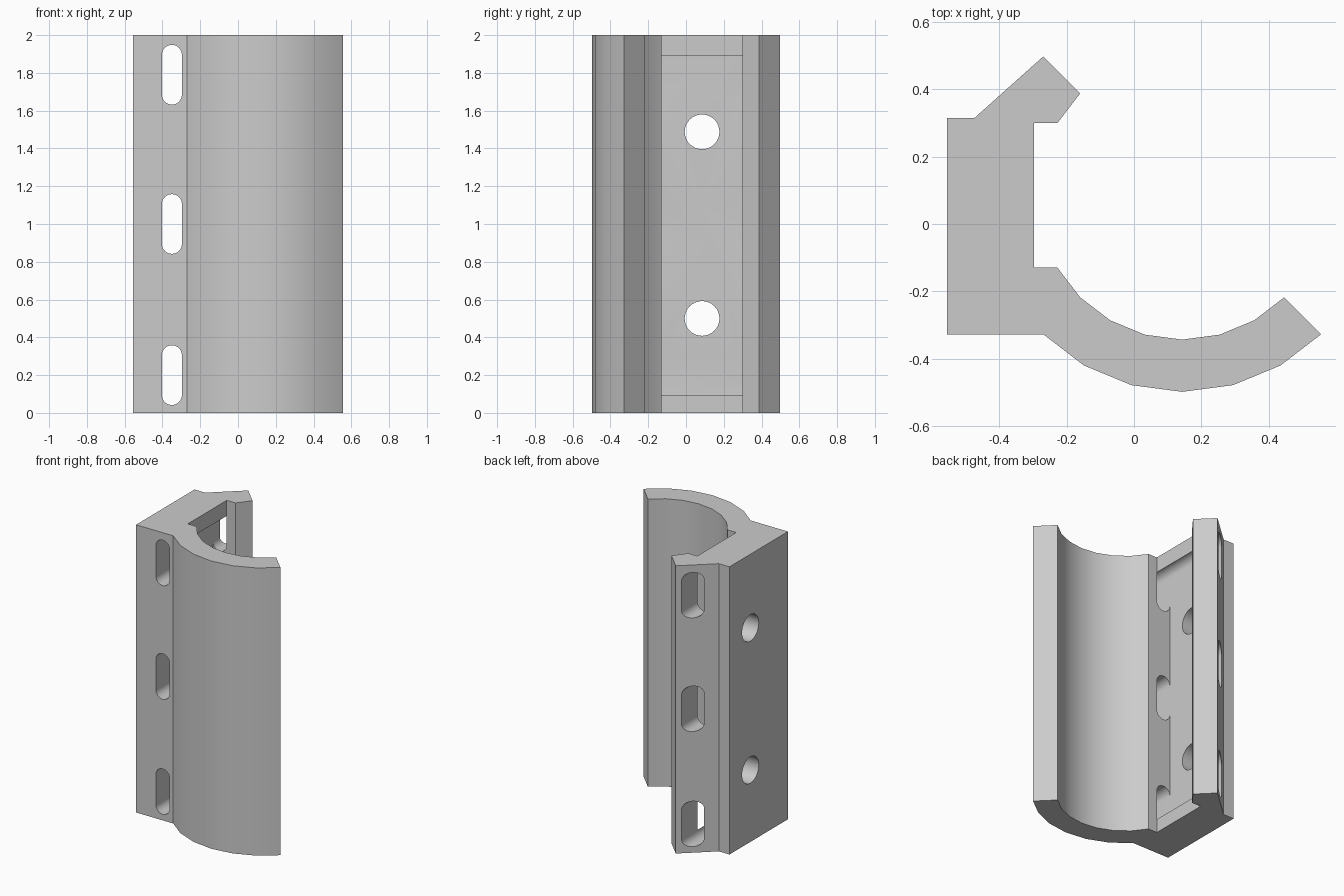
import bpy, bmesh
from math import sin, cos, pi, radians

if "Cube" in bpy.data.objects:
    bpy.data.objects.remove(bpy.data.objects["Cube"], do_unlink=True)

HEIGHT = 2.0
CX, CY = 0.143, 0.085          # centre of the curved cradle
R_IN, R_OUT = 0.428, 0.583
LEFT, WALL = -0.555, -0.296    # back plate faces
SLOT_X, SLOT_R = -0.35, 0.053

grey = bpy.data.materials.new("plain grey")
grey.use_nodes = True
colour = (0.6, 0.6, 0.6, 1)
grey.diffuse_color = colour
grey.node_tree.nodes["Principled BSDF"].inputs["Base Color"].default_value = colour


def polar(r, degrees):
    a = radians(degrees)
    return (CX + r * cos(a), CY + r * sin(a))


def prism(name, points, offset):
    """Extrude a closed loop of 3D points into a solid."""
    bm = bmesh.new()
    face = bm.faces.new([bm.verts.new(p) for p in points])
    moved = bmesh.ops.extrude_face_region(bm, geom=[face])["geom"]
    bmesh.ops.translate(bm, vec=offset, verts=[v for v in moved if isinstance(v, bmesh.types.BMVert)])
    bmesh.ops.recalc_face_normals(bm, faces=bm.faces)
    mesh = bpy.data.meshes.new(name)
    bm.to_mesh(mesh)
    bm.free()
    mesh.materials.append(grey)
    obj = bpy.data.objects.new(name, mesh)
    bpy.context.collection.objects.link(obj)
    return obj


# Cross-section: plate, hooked lip and curved cradle
lip_low, lip_high = polar(R_IN, 210), polar(R_IN, 150)
outer_low = polar(R_OUT, 225)
profile = [(LEFT, 0.315), (-0.473, 0.315), polar(R_OUT, 135), polar(R_IN, 135),
           lip_high, (WALL, lip_high[1]), (WALL, lip_low[1]), lip_low]
profile += [polar(R_IN, a) for a in range(225, 316, 15)]
profile += [polar(R_OUT, a) for a in range(315, 224, -15)]
profile.append((LEFT, outer_low[1]))
body = prism("clamp_body", [(x, y, 0) for x, y in profile], (0, 0, HEIGHT))

cutters = []

# Shallow recess in the inner wall
half = R_IN / 2
corners = [(-0.403, CY - half), (-0.27, CY - half), (-0.27, CY + half), (-0.403, CY + half)]
cutters.append(prism("recess_cutter", [(x, y, 0.095) for x, y in corners], (0, 0, 1.797)))

# Long slots running front to back
for z in (0.2, 1.0, 1.79):
    loop = []
    for side, start in ((1, 0), (-1, pi)):
        for i in range(17):
            a = start + pi * i / 16
            loop.append((SLOT_X + SLOT_R * cos(a), -0.7, z + side * 0.105 + SLOT_R * sin(a)))
    cutters.append(prism("slot_cutter", loop, (0, 1.4, 0)))

# Round bolt holes through the plate
for z in (0.5, 1.488):
    loop = [(-0.7, CY + 0.092 * cos(2 * pi * i / 32), z + 0.092 * sin(2 * pi * i / 32)) for i in range(32)]
    cutters.append(prism("bolt_hole_cutter", loop, (0.5, 0, 0)))

# Cut the openings
bpy.context.view_layer.objects.active = body
for cutter in cutters:
    mod = body.modifiers.new("cut", "BOOLEAN")
    mod.operation = "DIFFERENCE"
    mod.solver = "EXACT"
    mod.object = cutter
    bpy.ops.object.modifier_apply(modifier=mod.name)
    bpy.data.objects.remove(cutter, do_unlink=True)

bpy.ops.object.select_all(action="DESELECT")
body.select_set(True)
bpy.ops.object.shade_smooth_by_angle(angle=radians(25))
